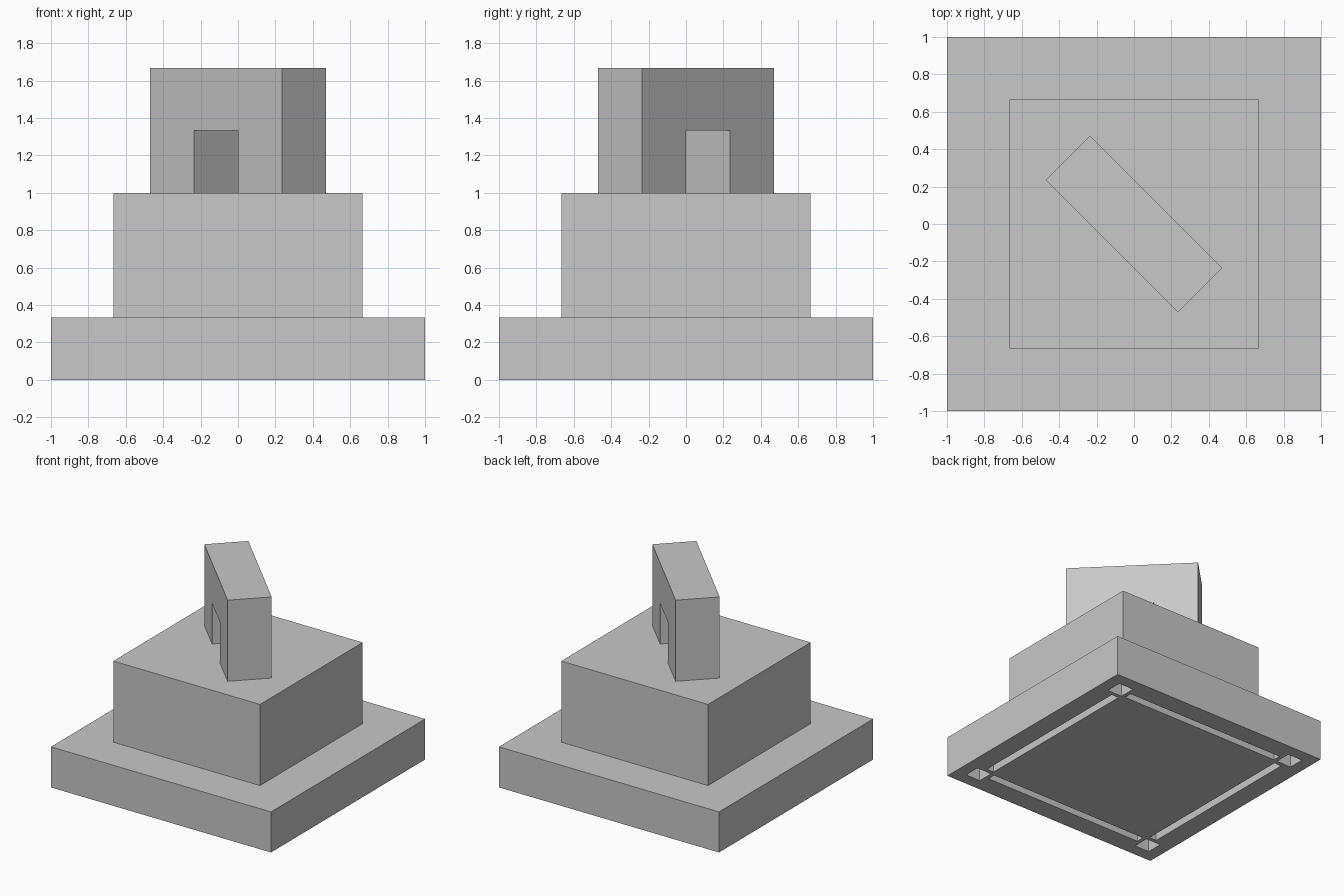
import bpy
import bmesh
import math
from mathutils import Matrix, Vector

default = bpy.data.objects.get("Cube")
if default:
    bpy.data.objects.remove(default, do_unlink=True)

grey = bpy.data.materials.new("light grey")
grey.use_nodes = True
colour = (0.58, 0.58, 0.58, 1)
grey.diffuse_color = colour
grey.node_tree.nodes["Principled BSDF"].inputs["Base Color"].default_value = colour


def add_box(bm, centre, size):
    matrix = Matrix.Translation(centre) @ Matrix.Diagonal((*size, 1))
    bmesh.ops.create_cube(bm, size=1, matrix=matrix)


def make_object(name, bm):
    bmesh.ops.recalc_face_normals(bm, faces=bm.faces)
    mesh = bpy.data.meshes.new(name)
    bm.to_mesh(mesh)
    bm.free()
    mesh.materials.append(grey)
    obj = bpy.data.objects.new(name, mesh)
    bpy.context.collection.objects.link(obj)
    return obj


def make_box(name, centre, size):
    bm = bmesh.new()
    add_box(bm, centre, size)
    return make_object(name, bm)


U = 1 / 3

# Two stacked square steps
base = make_box("base", (0, 0, U / 2), (2, 2, U))
make_box("plinth", (0, 0, 2 * U), (4 * U, 4 * U, 2 * U))

# Underside recesses: a square pocket at each corner, a slot along each side
bm = bmesh.new()
depth = 0.2
for i in range(4):
    turn = Matrix.Rotation(i * math.pi / 2, 3, "Z")
    add_box(bm, turn @ Vector((0.833, 0.833, 0)), (0.133, 0.133, 2 * depth))
    size = (1.467, 0.065, 2 * depth) if i % 2 == 0 else (0.065, 1.467, 2 * depth)
    add_box(bm, turn @ Vector((0, 0.802, 0)), size)
cutter = make_object("recess_cutter", bm)
cutter.hide_render = True

cut = base.modifiers.new("recesses", "BOOLEAN")
cut.operation = "DIFFERENCE"
cut.solver = "EXACT"
cut.object = cutter
bpy.context.view_layer.objects.active = base
bpy.ops.object.modifier_apply(modifier=cut.name)
bpy.data.objects.remove(cutter, do_unlink=True)

# Diagonal slab with a square doorway: half profile mirrored, then extruded
half = [(U / 2, 0), (0.5, 0), (0.5, 2 * U)]
left = [(-x, z) for x, z in reversed(half)]
profile = half + left + [(-U / 2, U), (U / 2, U)]
bm = bmesh.new()
face = bm.faces.new([bm.verts.new((x, -U / 2, z)) for x, z in profile])
result = bmesh.ops.extrude_face_region(bm, geom=[face])
moved = [v for v in result["geom"] if isinstance(v, bmesh.types.BMVert)]
bmesh.ops.translate(bm, verts=moved, vec=(0, U, 0))
arch = make_object("doorway_slab", bm)
arch.location.z = 1
arch.rotation_euler.z = -math.pi / 4
